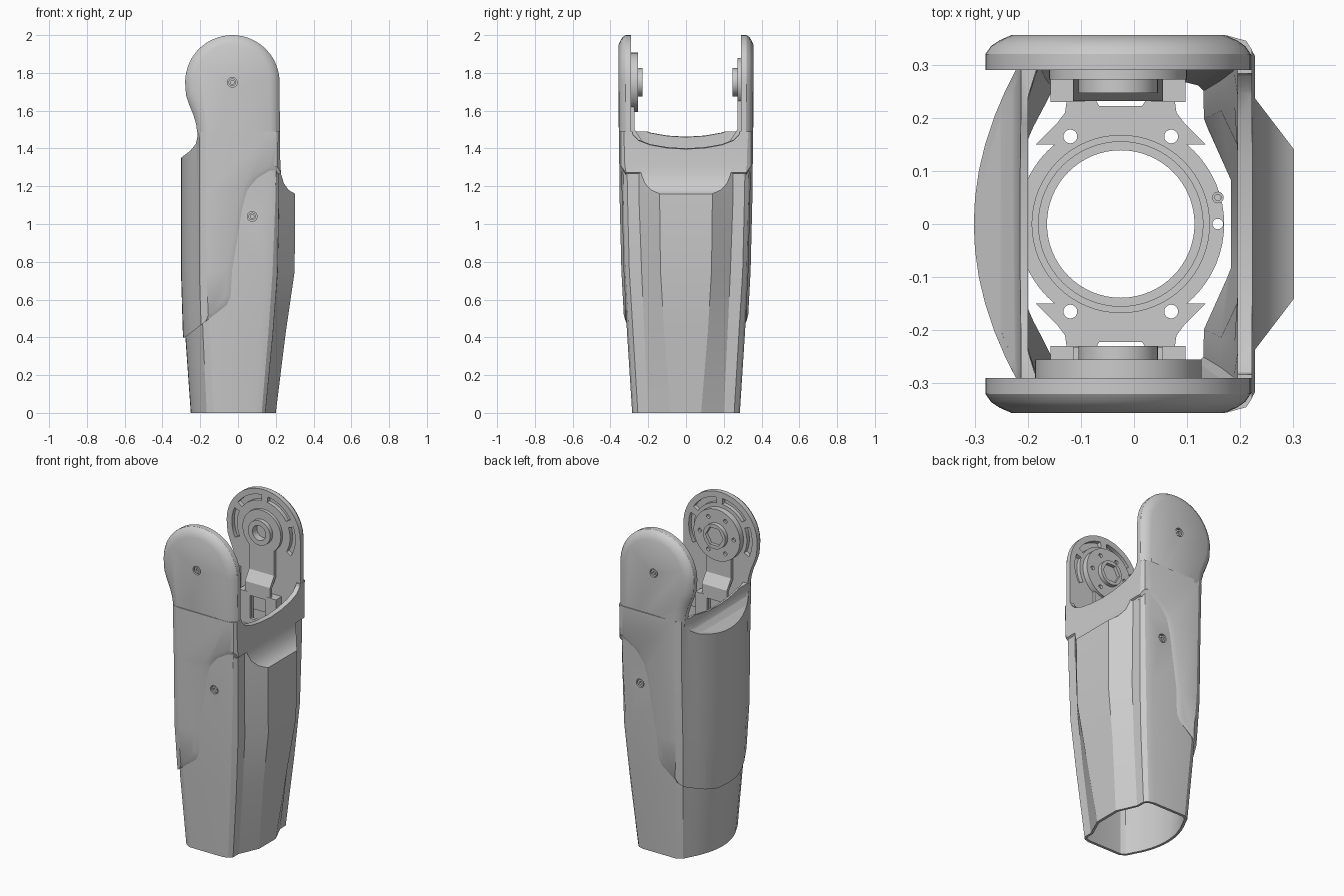
import bpy, bmesh, math
from mathutils import Vector

if "Cube" in bpy.data.objects:
    bpy.data.objects.remove(bpy.data.objects["Cube"])

CX, CZ = -0.03, 1.75      # hinge axis


def loft(name, rings):
    bm = bmesh.new()
    rows = [[bm.verts.new(p) for p in r] for r in rings]
    n = len(rows[0])
    for a, b in zip(rows, rows[1:]):
        for i in range(n):
            j = (i + 1) % n
            bm.faces.new((a[i], a[j], b[j], b[i]))
    bm.faces.new(rows[0])
    bm.faces.new(rows[-1])
    bmesh.ops.recalc_face_normals(bm, faces=bm.faces)
    me = bpy.data.meshes.new(name)
    bm.to_mesh(me)
    bm.free()
    ob = bpy.data.objects.new(name, me)
    bpy.context.collection.objects.link(ob)
    return ob


def prism(name, pts, axis, a, b):
    def put(p, h):
        return {'x': (h, p[0], p[1]), 'y': (p[0], h, p[1]), 'z': (p[0], p[1], h)}[axis]
    return loft(name, [[put(p, h) for p in pts] for h in (a, b)])


def circle(cx, cy, r, n=48):
    return [(cx + r * math.cos(2 * math.pi * i / n), cy + r * math.sin(2 * math.pi * i / n)) for i in range(n)]


def offset(pts, d):
    n = len(pts)
    area = sum(pts[i][0] * pts[(i + 1) % n][1] - pts[(i + 1) % n][0] * pts[i][1] for i in range(n))
    s = 1 if area > 0 else -1
    out = []
    for i in range(n):
        p, q, r = (Vector(pts[k % n]) for k in (i - 1, i, i + 1))
        e, f = (q - p).normalized(), (r - q).normalized()
        m = Vector((e.y + f.y, -e.x - f.x)).normalized() * s
        c = max(0.5, m.dot(Vector((e.y, -e.x)) * s))
        out.append(tuple(q + m * d / c))
    return out


def boolean(ob, cutter, op='DIFFERENCE', keep=False):
    m = ob.modifiers.new('cut', 'BOOLEAN')
    m.object, m.operation, m.solver = cutter, op, 'EXACT'
    bpy.ops.object.select_all(action='DESELECT')
    bpy.context.view_layer.objects.active = ob
    ob.select_set(True)
    bpy.ops.object.modifier_apply(modifier=m.name)
    if not keep:
        bpy.data.objects.remove(cutter)


def tube(name, cx, cy, r, bore, axis, a, b, n=48):
    ob = prism(name, circle(cx, cy, r, n), axis, a, b)
    d = 0.02 if a < b else -0.02
    boolean(ob, prism('bore', circle(cx, cy, bore, n), axis, a - d, b + d))
    return ob


# Cross-sections: z, back x, arc end x/y, side start x, side y, side end x,
# corner x, corner outer/inner y, front panel x, panel half width
SECTIONS = [
    (0.00, -0.25, -0.185, 0.225, -0.13, 0.285, 0.09, 0.145, 0.255, 0.20, 0.20, 0.08),
    (0.42, -0.28, -0.205, 0.26, -0.15, 0.312, 0.12, 0.185, 0.28, 0.22, 0.252, 0.115),
    (0.75, -0.29, -0.21, 0.28, -0.165, 0.33, 0.14, 0.21, 0.30, 0.235, 0.30, 0.135),
    (1.16, -0.29, -0.205, 0.29, -0.165, 0.34, 0.165, 0.217, 0.31, 0.25, 0.302, 0.14),
    (1.50, -0.29, -0.205, 0.30, -0.17, 0.343, 0.175, 0.217, 0.315, 0.25, 0.302, 0.14)]


def section(s):
    z, xl, xe, ye, x1, yw, x2, xc, yd, yc, xr, yr = s
    half = [(xl + (xe - xl) * (i / 6) ** 2, ye * i / 6) for i in range(7)]
    half += [((xe + x1) / 2 - 0.008, (ye + yw) / 2 + 0.009), (x1, yw), (x2, yw),
             ((x2 + xc) / 2 + 0.008, (yd + yw) / 2 + 0.006), (xc, yd), (xc + 0.001, yc), (xr, yr)]
    return half + [(x, -y) for x, y in half[:0:-1]]


def shell(name, grow, cavity=False, ext=0.0):
    rings = []
    for s in SECTIONS:
        z = s[0]
        pts = offset(section(s), grow)
        if cavity:
            lo, hi, w = (-0.2, 0.195, 0.305) if z > 1 else (-0.255, 0.205, 0.4)
            pts = [(min(hi, max(lo, x)), min(w, max(-w, y))) for x, y in pts]
        if z == 0:
            z -= ext
        if z == 1.5:
            z += ext
        rings.append([(x, y, z) for x, y in pts])
    return loft(name, rings)


# Front silhouette and scooped rim shared by both shells
silhouette = prism('silhouette', [
    (-0.5, -0.1), (0.5, -0.1), (0.5, 1.16), (0.302, 1.16), (0.268, 1.18), (0.243, 1.215), (0.229, 1.26),
    (0.224, 1.31), (0.222, 1.49), (-0.213, 1.49), (-0.215, 1.46), (-0.223, 1.425), (-0.25, 1.39),
    (-0.302, 1.35), (-0.5, 1.35)], 'y', -0.6, 0.6)
rim = [(0, 1.43), (0.1, 1.436), (0.19, 1.452), (0.25, 1.475), (0.28, 1.505), (0.29, 1.55), (0.29, 2.3)]
rim += [(-y, z) for y, z in rim[:0:-1]]
scoop = loft('scoop', [[(x, y, z - 0.15 * x) for y, z in rim] for x in (-0.5, 0.5)])

# Main shell
lower_shell = shell('lower_shell', 0)
boolean(lower_shell, silhouette, 'INTERSECT', True)
boolean(lower_shell, shell('cavity', -0.022, True, 0.1))
boolean(lower_shell, scoop, keep=True)

# Raised back shell, bounded by the stepped seam
seam = [(-0.6, 0.40), (-0.28, 0.40), (-0.06, 0.57), (-0.035, 0.61), (-0.01, 0.75), (0.06, 1.07), (0.09, 1.16),
        (0.14, 1.22), (0.24, 1.28), (0.6, 1.29), (0.6, 2.3), (-0.6, 2.3)]
back_shell = shell('back_shell', 0.012)
boolean(back_shell, silhouette, 'INTERSECT')
boolean(back_shell, shell('core', -0.005, ext=0.1))
boolean(back_shell, scoop)
boolean(back_shell, loft('seam_cut', [[(x - 2 * k, y, z + k) for x, z in seam] for y, k in
                                      ((-0.37, 0.05), (-0.32, 0), (0.32, 0), (0.37, 0.05))]), 'INTERSECT')

# Ears with rounded outer edge
outline = [(CX + 0.25 * math.cos(math.radians(a)), CZ + 0.25 * math.sin(math.radians(a))) for a in range(0, 181, 6)]
outline += [(-0.275, 1.68), (-0.258, 1.63), (-0.237, 1.58), (-0.222, 1.53), (-0.215, 1.48), (-0.208, 1.4),
            (-0.19, 1.25), (0.218, 1.25), (0.222, 1.45)]
for side, tag in ((-1, 'front'), (1, 'rear')):
    rings = []
    for y, d in ((0.29, 0), (0.32, 0), (0.335, -0.01), (0.346, -0.026), (0.3565, -0.05)):
        rings.append([(x, side * (y - (0.06 * max(0, 1.5 - z) if y > 0.3 else 0)), z)
                      for x, z in offset(outline, d)])
    ear = loft(tag + '_ear', rings)
    # Curved slots on the inner face
    for k in range(4):
        angs = [math.radians(-30 + 62 * k + i * 5) for i in range(11)]
        pts = [(CX + r * math.cos(a), CZ + r * math.sin(a)) for r, aa in ((0.215, angs), (0.18, angs[::-1])) for a in aa]
        boolean(ear, prism('slot', pts, 'y', side * 0.27, side * 0.315))
    # Screws in ear and shell
    for part, x, z, y in ((ear, CX, CZ, 0.3565), (lower_shell, 0.075, 1.04, 0.337)):
        boolean(part, prism('hole', circle(x, z, 0.026, 24), 'y', side * (y - 0.015), side * (y + 0.03)))
        tube(tag + '_screw', x, z, 0.02, 0.01, 'y', side * (y - 0.018), side * (y - 0.004), 24)
    # Bracket arm from hinge down to the ring plate
    arm = [(0.292, 1.75), (0.292, 1.49), (0.25, 1.43), (0.25, 1.15), (0.232, 1.15), (0.232, 1.44), (0.272, 1.5), (0.272, 1.75)]
    bracket = prism(tag + '_bracket', [(side * y, z) for y, z in arm], 'x', CX - 0.085, CX + 0.085)
    boolean(bracket, prism('window', [(CX - 0.05, 1.22), (CX + 0.05, 1.22), (CX + 0.05, 1.36), (CX - 0.05, 1.36)],
                           'y', side * 0.2, side * 0.27))
    boolean(bracket, prism('clear', circle(CX, CZ, 0.12), 'y', side * 0.2, side * 0.32))
    for dx in (-0.095, 0.095):
        x = CX + dx
        prism(tag + '_bracket_foot', [(x - 0.032, side * 0.23), (x + 0.032, side * 0.23), (x + 0.032, side * 0.285),
                                      (x - 0.032, side * 0.285)], 'z', 1.15, 1.38)

# Front hinge: bolted disc with hexagonal hub
disc = tube('front_hinge_disc', CX, CZ, 0.157, 0.03, 'y', -0.295, -0.255)
for px, pz in circle(CX, CZ, 0.115, 6):
    boolean(disc, prism('bolt_hole', circle(px, pz, 0.012, 16), 'y', -0.27, -0.24))
hub = prism('front_hinge_hub', circle(CX, CZ, 0.075), 'y', -0.26, -0.23)
boolean(hub, prism('hex', circle(CX, CZ, 0.06, 6), 'y', -0.25, -0.2))

# Rear hinge: thin plate with bored hub
tube('rear_hinge_plate', CX, CZ, 0.13, 0.05, 'y', 0.272, 0.295)
tube('rear_hinge_hub', CX, CZ, 0.075, 0.045, 'y', 0.247, 0.29)

# Ring plate carried between the brackets
RX = -0.025
plate = prism('ring_plate', circle(RX, 0, 0.195, 64), 'z', 1.15, 1.185)
tab = [(-0.16, 0.15), (-0.12, 0.19), (-0.105, 0.21), (-0.1, 0.245), (-0.055, 0.245), (-0.04, 0.222)]
tab += [(-x, y) for x, y in tab[::-1]]
for s in (-1, 1):
    boolean(plate, prism('tab', [(RX + x, s * y) for x, y in tab], 'z', 1.15, 1.185), 'UNION')
boolean(plate, prism('bore', circle(RX, 0, 0.139, 64), 'z', 1.1, 1.25))
for x, y, r in ((-0.12, 0.165, 0.013), (0.07, 0.165, 0.013), (-0.12, -0.165, 0.013), (0.07, -0.165, 0.013), (0.158, 0, 0.01)):
    boolean(plate, prism('bolt_hole', circle(x, y, r, 20), 'z', 1.1, 1.25))
tube('ring_lip', RX, 0, 0.168, 0.155, 'z', 1.18, 1.2, 64)
tube('ring_pin', 0.158, 0.05, 0.011, 0.006, 'z', 1.18, 1.195, 16)

# Smooth shading with sharp edges kept
bpy.ops.object.select_all(action='SELECT')
bpy.context.view_layer.objects.active = lower_shell
bpy.ops.object.shade_smooth_by_angle(angle=math.radians(25))
